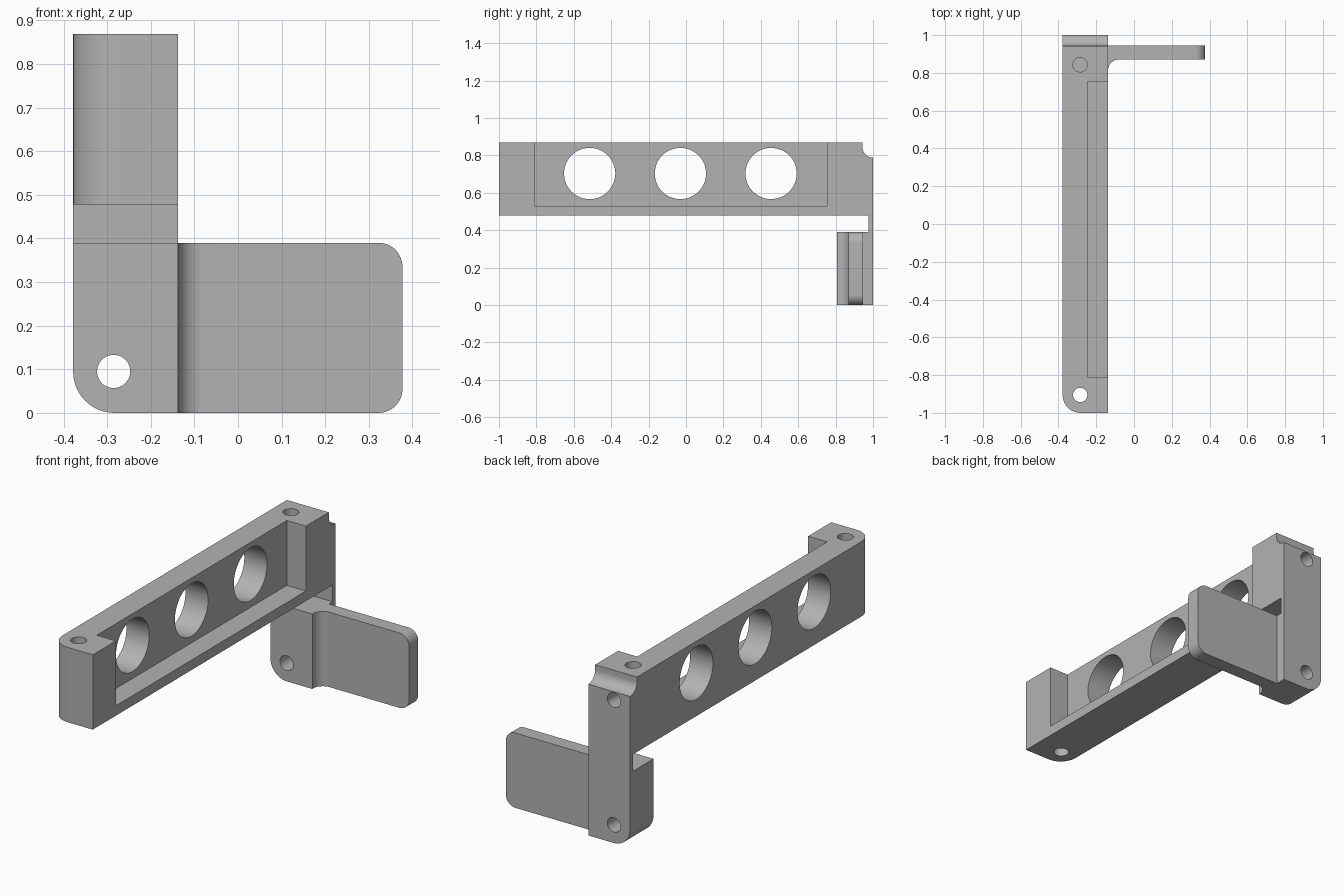
import bpy
import bmesh
from math import sin, cos, radians

if "Cube" in bpy.data.objects:
    bpy.data.objects.remove(bpy.data.objects["Cube"], do_unlink=True)

grey = bpy.data.materials.new("plain grey")
grey.use_nodes = True
COLOUR = (0.45, 0.45, 0.45, 1)
grey.diffuse_color = COLOUR
grey.node_tree.nodes["Principled BSDF"].inputs["Base Color"].default_value = COLOUR

# Main dimensions
LEFT, RIGHT, TAB_END = -0.378, -0.137, 0.377
TOP, BEAM_BOTTOM, BLOCK_TOP = 0.868, 0.478, 0.39
BLOCK_FRONT = 0.807
HOLE_X, HOLE_R = -0.285, 0.038


def arc(cx, cy, r, start, end, steps=12):
    angles = [radians(start + (end - start) * i / steps) for i in range(steps + 1)]
    return [(cx + r * cos(a), cy + r * sin(a)) for a in angles]


def prism(name, points, axis, low, high, round_edges=None, radius=0.0):
    """Extrude a 2D profile along an axis, then round the edges picked by a rule."""
    def place(p, d):
        return {"x": (d, p[0], p[1]), "y": (p[0], d, p[1]), "z": (p[0], p[1], d)}[axis]
    bm = bmesh.new()
    face = bm.faces.new([bm.verts.new(place(p, low)) for p in points])
    new = bmesh.ops.extrude_face_region(bm, geom=[face])["geom"]
    shift = [b - a for a, b in zip(place((0, 0), low), place((0, 0), high))]
    bmesh.ops.translate(bm, vec=shift, verts=[v for v in new if isinstance(v, bmesh.types.BMVert)])
    bmesh.ops.recalc_face_normals(bm, faces=bm.faces[:])
    if round_edges:
        edges = [e for e in bm.edges if all(round_edges(v.co) for v in e.verts)]
        bmesh.ops.bevel(bm, geom=edges, offset=radius, segments=12, profile=0.5, affect="EDGES")
    mesh = bpy.data.meshes.new(name)
    bm.to_mesh(mesh)
    bm.free()
    mesh.materials.append(grey)
    ob = bpy.data.objects.new(name, mesh)
    bpy.context.collection.objects.link(ob)
    return ob


def box(name, x, y, z):
    return prism(name, [(x[0], y[0]), (x[1], y[0]), (x[1], y[1]), (x[0], y[1])], "z", *z)


def rod(name, a, b, r, axis, low, high):
    return prism(name, arc(a, b, r, 0, 360, 48)[:-1], axis, low, high)


def combine(target, other, operation):
    mod = target.modifiers.new(operation, "BOOLEAN")
    mod.operation, mod.solver, mod.object = operation, "EXACT", other
    bpy.ops.object.select_all(action="DESELECT")
    bpy.context.view_layer.objects.active = target
    target.select_set(True)
    bpy.ops.object.modifier_apply(modifier=mod.name)
    bpy.data.objects.remove(other, do_unlink=True)


# Beam, thin neck and lower block in one side profile, with a scooped top rear edge
side = [(-1, BEAM_BOTTOM), (0.975, BEAM_BOTTOM), (0.975, BLOCK_TOP),
        (BLOCK_FRONT, BLOCK_TOP), (BLOCK_FRONT, 0), (1, 0)]
side += arc(1, 0.845, 0.057, 270, 180) + [(0.943, TOP), (-1, TOP)]
bracket = prism("bracket", side, "x", LEFT, RIGHT,
                lambda c: c.x < LEFT + 0.001 and (c.y < -0.999 or c.z < 0.001), 0.095)

# Side tab with filleted root and rounded outer corners
plan = [(-0.2, 0.945), (-0.2, 0.815)] + arc(RIGHT + 0.055, 0.815, 0.055, 180, 90)
plan += [(TAB_END, 0.87), (TAB_END, 0.945)]
tab = prism("tab", plan, "z", 0, BLOCK_TOP)
bm = bmesh.new()
bm.from_mesh(tab.data)
corners = [e for e in bm.edges
           if all(v.co.x > TAB_END - 0.001 for v in e.verts)
           and abs(e.verts[0].co.z - e.verts[1].co.z) < 0.001]
bmesh.ops.bevel(bm, geom=corners, offset=0.055, segments=12, profile=0.5, affect="EDGES")
bm.to_mesh(tab.data)
bm.free()
combine(bracket, tab, "UNION")

# Open pocket and the three large windows
cutters = [box("pocket", (-0.247, 0), (-0.81, 0.755), (0.53, 1))]
cutters += [rod("window", y, 0.703, 0.137, "x", -0.5, 0) for y in (-0.515, -0.03, 0.455)]
# Screw holes: two vertical, one through the block, one blind from the rear
cutters += [rod("vertical_hole", HOLE_X, y, HOLE_R, "z", 0.43, 1) for y in (-0.905, 0.843)]
cutters.append(rod("block_hole", HOLE_X, 0.095, HOLE_R, "y", 0.7, 1.1))
cutters.append(rod("rear_hole", HOLE_X, 0.745, HOLE_R, "y", 0.843, 1.1))
for cutter in cutters:
    combine(bracket, cutter, "DIFFERENCE")

bpy.ops.object.select_all(action="DESELECT")
bracket.select_set(True)
bpy.context.view_layer.objects.active = bracket
bpy.ops.object.shade_smooth_by_angle(angle=radians(30))
